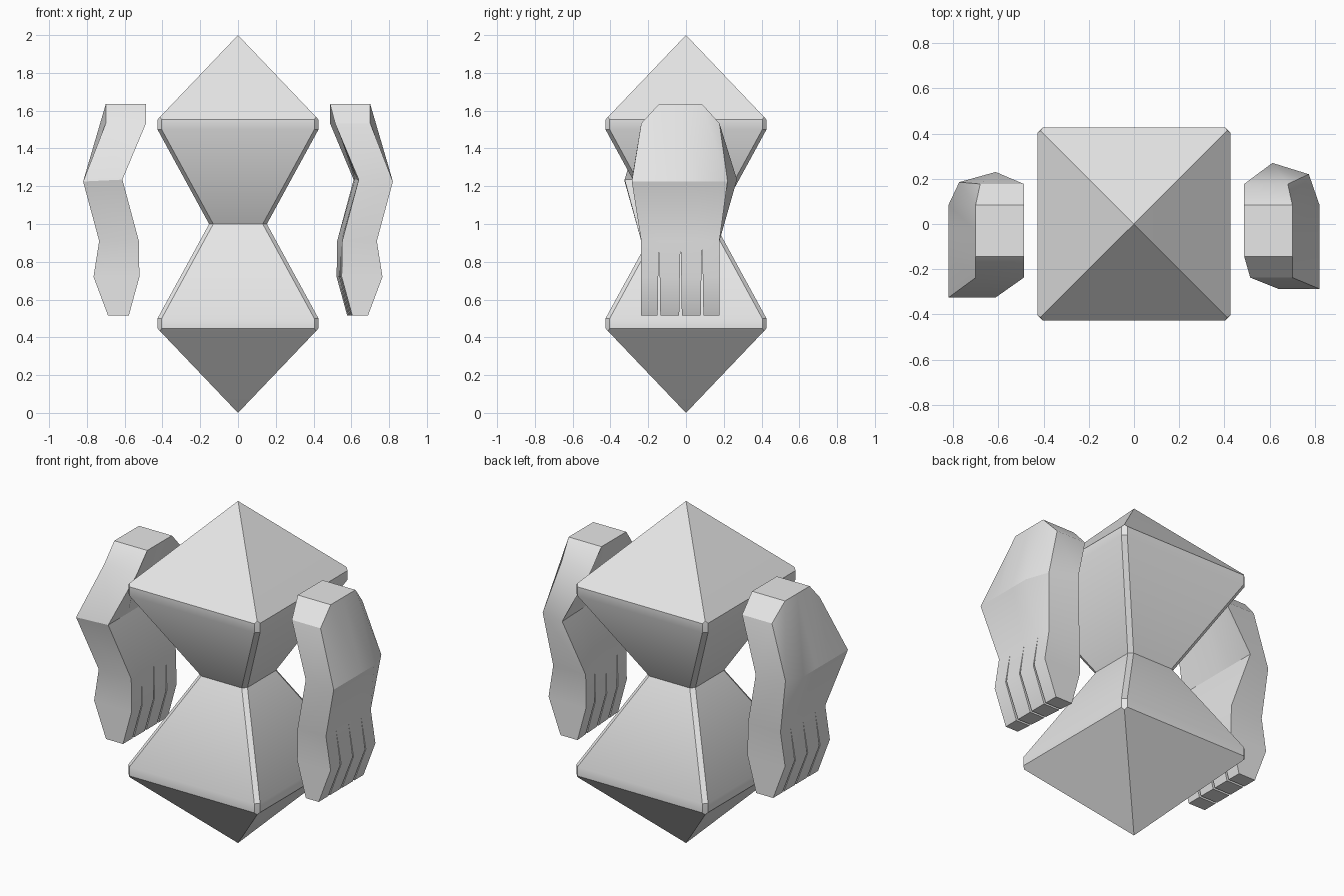
import bpy
import bmesh

if "Cube" in bpy.data.objects:
    bpy.data.objects.remove(bpy.data.objects["Cube"])

stone = bpy.data.materials.new("pale grey")
stone.diffuse_color = (0.8, 0.8, 0.8, 1)
stone.use_nodes = True
stone.node_tree.nodes["Principled BSDF"].inputs["Base Color"].default_value = stone.diffuse_color


def finish(bm, name):
    bmesh.ops.remove_doubles(bm, verts=bm.verts, dist=0.0005)
    bmesh.ops.recalc_face_normals(bm, faces=bm.faces)
    mesh = bpy.data.meshes.new(name)
    bm.to_mesh(mesh)
    bm.free()
    mesh.materials.append(stone)
    obj = bpy.data.objects.new(name, mesh)
    bpy.context.collection.objects.link(obj)
    bpy.ops.object.select_all(action='DESELECT')
    obj.select_set(True)
    bpy.context.view_layer.objects.active = obj
    bpy.ops.object.shade_smooth_by_angle(angle=0.5236)


def face(bm, points):
    bm.faces.new([bm.verts.new(p) for p in points])


# Hourglass body: square rings with chamfered corners, pointed at both ends
def square_ring(z, half, cut):
    a, b = half, half - cut
    return [(x, y, z) for x, y in ((a, -b), (a, b), (b, a), (-b, a),
                                   (-a, b), (-a, -b), (-b, -a), (b, -a))]


def build_body():
    half_profile = [(0.153, 1.0, 0.022), (0.426, 1.5, 0.022),
                    (0.426, 1.553, 0.022), (0.413, 1.567, 0.0)]
    profile = [(h, 2 - z, c) for h, z, c in half_profile[:0:-1]] + half_profile
    rings = [square_ring(z, h, c) for h, z, c in profile]
    bm = bmesh.new()
    for low, high in zip(rings, rings[1:]):
        for i in range(8):
            j = (i + 1) % 8
            quad = [low[i], low[j], high[j], high[i]]
            unique = list(dict.fromkeys(quad))
            if len(unique) > 2:
                face(bm, unique)
    for ring, tip in ((rings[0], 0.0), (rings[-1], 2.0)):
        corners = list(dict.fromkeys(ring))
        for i in range(4):
            face(bm, [corners[i], corners[(i + 1) % 4], (0, 0, tip)])
    finish(bm, "hourglass_body")


# Floating hands: five columns along y, with an inner and an outer skin
COLUMNS = [-0.237, -0.143, -0.029, 0.085, 0.177]


def build_hand(name, side, front, back, back_inner, skew):
    bend_x = [0.82, 0.82, 0.82, 0.82, 0.773]
    top_z = [1.533, 1.635, 1.635, 1.635, 1.533]
    bend_out = [front] + COLUMNS[1:4] + [back]
    bend_in = [front] + COLUMNS[1:4] + [back_inner]

    def lean(j):
        return skew * (4 - j) / 4          # inner skin leans out at the front

    def pt(x, y, z):
        return (side * x, y, z)

    outer = [[pt(0.68 if j == 4 else 0.70, COLUMNS[j], top_z[j]) for j in range(5)],
             [pt(bend_x[j], bend_out[j], 1.225) for j in range(5)],
             [pt(0.735, COLUMNS[j], 0.91) for j in range(5)]]
    inner = [[pt(0.487 + (lean(j) if j == 0 else 0), COLUMNS[j], top_z[j]) for j in range(5)],
             [pt(0.612 + lean(j), bend_in[j], 1.235) for j in range(5)],
             [pt(0.525 + lean(j), COLUMNS[j], 0.91) for j in range(5)]]

    bm = bmesh.new()
    # Palm and back of the hand
    for r in range(2):
        for skin in (outer, inner):
            for j in range(4):
                face(bm, [skin[r][j], skin[r][j + 1], skin[r + 1][j + 1], skin[r + 1][j]])
        for j in (0, 4):
            face(bm, [outer[r][j], inner[r][j], inner[r + 1][j], outer[r + 1][j]])
    for j in range(4):
        face(bm, [outer[0][j], outer[0][j + 1], inner[0][j + 1], inner[0][j]])
    # Four tapering fingers with thin gaps
    for j in range(4):
        rings = [[outer[2][j], outer[2][j + 1], inner[2][j + 1], inner[2][j]]]
        for z, xo, xi, gap in ((0.72, 0.765, 0.522, 0.004), (0.515, 0.688, 0.578, 0.007)):
            y0 = COLUMNS[j] + (gap if j > 0 else 0)
            y1 = COLUMNS[j + 1] - (gap if j < 3 else 0)
            rings.append([pt(xo, y0, z), pt(xo, y1, z),
                          pt(xi + lean(j + 1), y1, z), pt(xi + lean(j), y0, z)])
        for high, low in zip(rings, rings[1:]):
            for i in range(4):
                k = (i + 1) % 4
                face(bm, [high[i], high[k], low[k], low[i]])
        face(bm, rings[-1])
    finish(bm, name)


build_body()
build_hand("right_hand", 1, -0.287, 0.22, 0.27, 0.027)
build_hand("left_hand", -1, -0.325, 0.185, 0.23, 0.0)
